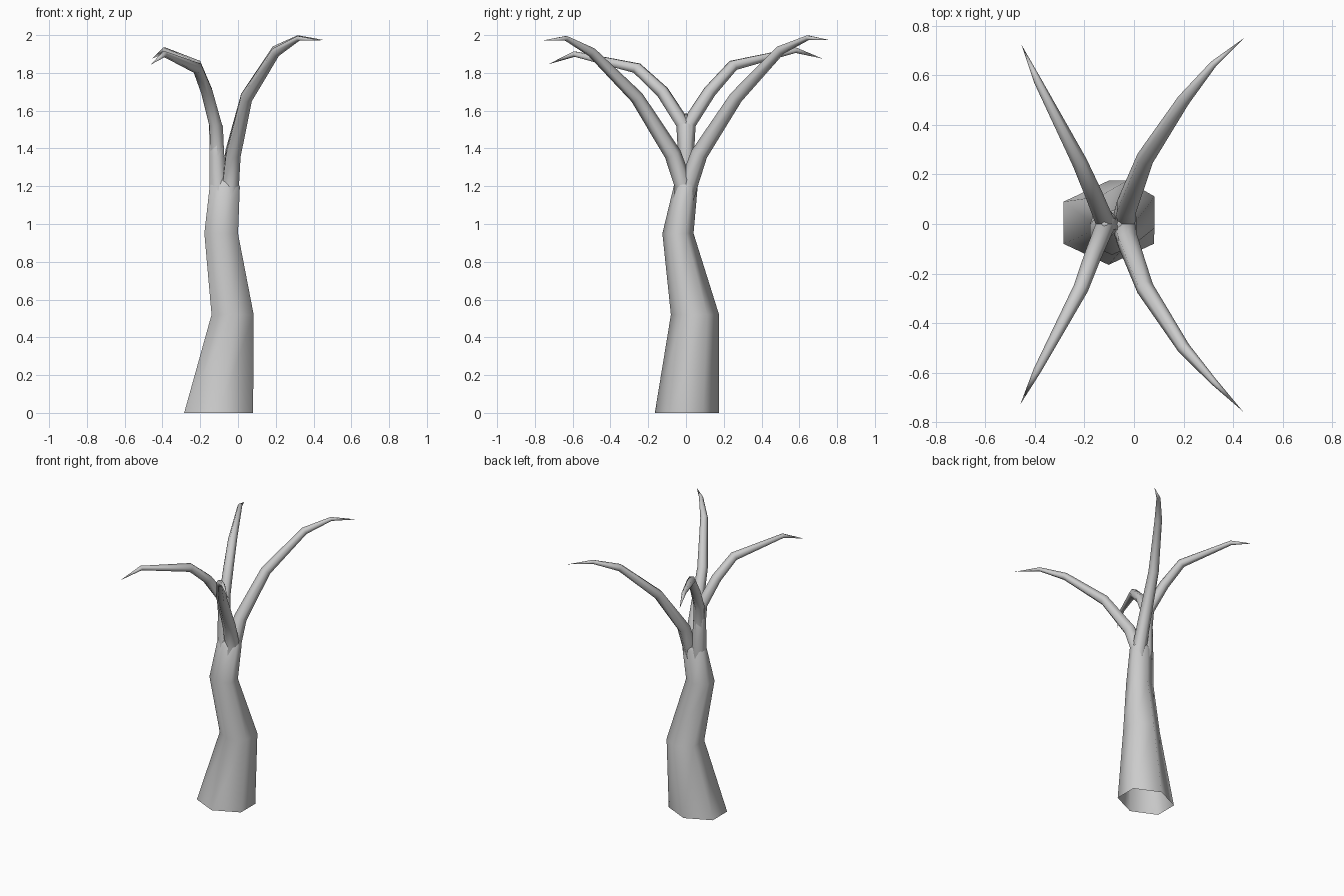
import bpy, bmesh, math
from mathutils import Vector

cube = bpy.data.objects.get("Cube")
if cube:
    bpy.data.objects.remove(cube, do_unlink=True)

bark = bpy.data.materials.new("grey_bark")
bark.use_nodes = True
bark.diffuse_color = (0.6, 0.6, 0.6, 1)
bark.node_tree.nodes["Principled BSDF"].inputs["Base Color"].default_value = (0.6, 0.6, 0.6, 1)


def skin(name, rings, tip=None):
    """Bridge a list of vertex rings, open at the start, optionally closed to a tip."""
    bm = bmesh.new()
    loops = [[bm.verts.new(p) for p in ring] for ring in rings]
    n = len(loops[0])
    for a, b in zip(loops, loops[1:]):
        for i in range(n):
            j = (i + 1) % n
            bm.faces.new((a[i], a[j], b[j], b[i]))
    if tip:
        end = bm.verts.new(tip)
        for i in range(n):
            bm.faces.new((loops[-1][i], loops[-1][(i + 1) % n], end))
    bmesh.ops.recalc_face_normals(bm, faces=bm.faces)
    mesh = bpy.data.meshes.new(name)
    bm.to_mesh(mesh)
    bm.free()
    mesh.materials.append(bark)
    for poly in mesh.polygons:
        poly.use_smooth = True
    obj = bpy.data.objects.new(name, mesh)
    bpy.context.collection.objects.link(obj)
    return obj


def level_ring(x0, x1, y0, y1, z):
    """Horizontal hexagon filling the given x and y extents."""
    rx, ry = (x1 - x0) / 2 / math.cos(math.pi / 6), (y1 - y0) / 2
    angles = [math.radians(30 + 60 * i) for i in range(6)]
    return [Vector(((x0 + x1) / 2 + rx * math.cos(a), (y0 + y1) / 2 + ry * math.sin(a), z))
            for a in angles]


def branch(name, path, radii, sides=6):
    """Tapered tube along a path that ends in a point."""
    pts = [Vector(p) for p in path]
    out = pts[-1] - pts[0]
    side = Vector((-out.y, out.x, 0)).normalized()
    rings = []
    for k, r in enumerate(radii):
        before = pts[k] - pts[max(k - 1, 0)]
        after = pts[k + 1] - pts[k]
        tangent = (before.normalized() + after.normalized()).normalized()
        u = (side - tangent * side.dot(tangent)).normalized()
        v = tangent.cross(u)
        rings.append([pts[k] + r * (u * math.cos(t) + v * math.sin(t))
                      for t in (math.tau * i / sides for i in range(sides))])
    return skin(name, rings, pts[-1])


# Leaning hollow trunk
skin("trunk", [
    level_ring(-0.285, 0.08, -0.165, 0.175, 0),
    level_ring(-0.14, 0.083, -0.08, 0.175, 0.52),
    level_ring(-0.178, 0.0, -0.125, 0.04, 0.95),
    level_ring(-0.15, 0.01, -0.065, 0.062, 1.2),
], (-0.07, 0, 1.32))

# Upright stem carrying the two right-hand branches
skin("right_stem", [
    level_ring(-0.16, -0.06, -0.08, 0.02, 1.0),
    level_ring(-0.15, -0.055, -0.055, 0.055, 1.2),
    level_ring(-0.152, -0.073, -0.045, 0.045, 1.36),
    level_ring(-0.145, -0.08, -0.042, 0.042, 1.52),
], (-0.125, 0, 1.59))

# Lower, drooping pair on the right
thin = [0.042, 0.038, 0.035, 0.031, 0.016]
branch("front_right_branch",
       [(-0.11, 0, 1.36), (-0.12, -0.015, 1.53), (-0.165, -0.125, 1.7),
        (-0.215, -0.26, 1.825), (-0.39, -0.59, 1.9), (-0.46, -0.73, 1.845)], thin)
branch("back_right_branch",
       [(-0.11, 0, 1.36), (-0.12, 0.015, 1.53), (-0.165, 0.125, 1.7),
        (-0.22, 0.25, 1.84), (-0.39, 0.58, 1.92), (-0.455, 0.725, 1.875)], thin)

# Taller pair on the left
thick = [0.048, 0.05, 0.045, 0.036, 0.026, 0.014]
branch("front_left_branch",
       [(-0.05, -0.03, 1.05), (-0.04, -0.01, 1.2), (-0.025, -0.07, 1.37), (0.045, -0.26, 1.67),
        (0.2, -0.5, 1.91), (0.32, -0.635, 1.983), (0.44, -0.757, 1.972)], thick)
branch("back_left_branch",
       [(-0.05, -0.03, 1.05), (-0.04, 0.01, 1.2), (-0.03, 0.07, 1.37), (0.045, 0.265, 1.67),
        (0.2, 0.5, 1.92), (0.32, 0.645, 1.986), (0.45, 0.755, 1.975)], thick)
